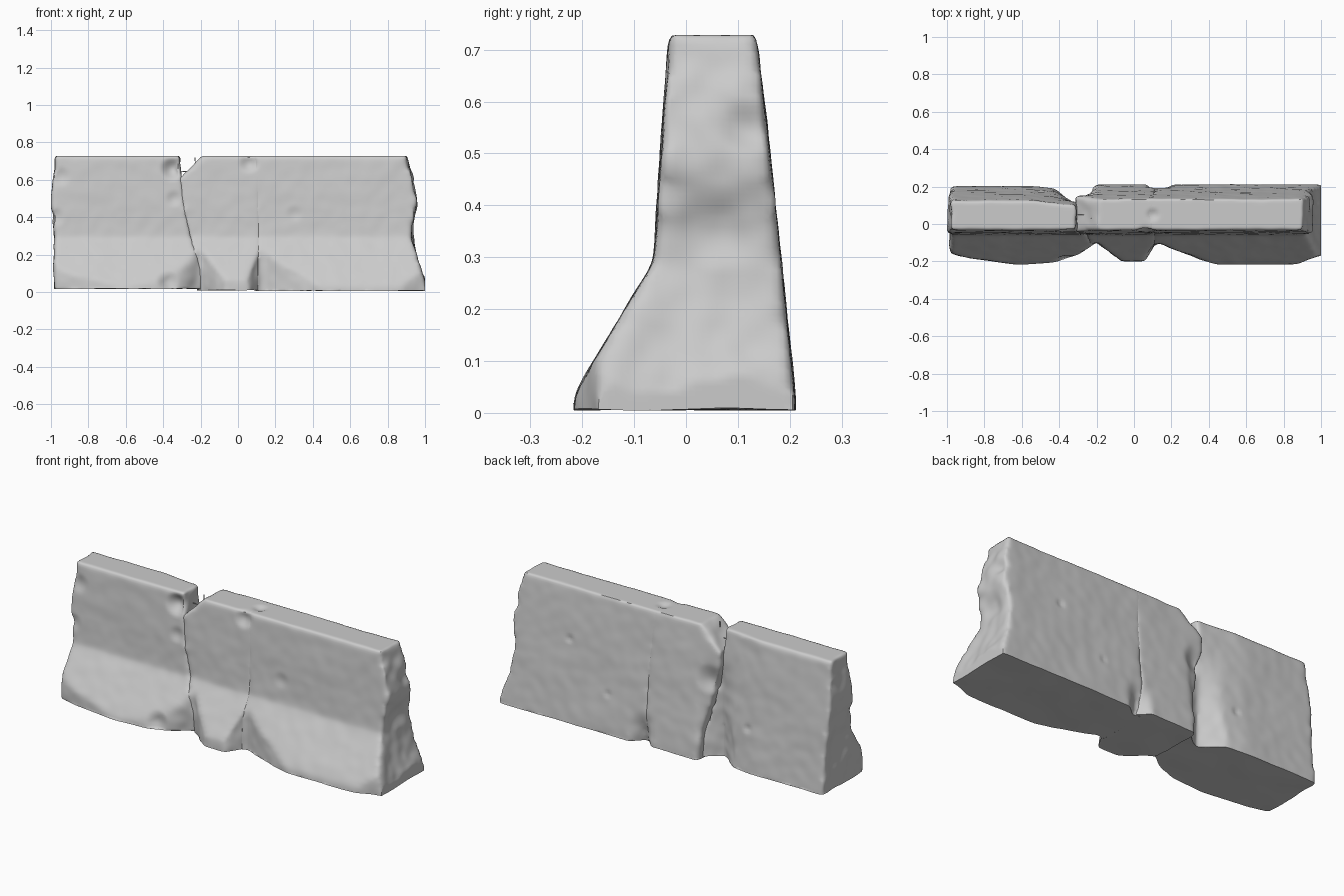
import bpy, bmesh
from mathutils import Vector, noise

if "Cube" in bpy.data.objects:
    bpy.data.objects.remove(bpy.data.objects["Cube"])


def lerp_table(table, t):
    """Piecewise linear lookup in [(key, value), ...]."""
    if t <= table[0][0]:
        return table[0][1]
    for (a, va), (b, vb) in zip(table, table[1:]):
        if t <= b:
            return va + (vb - va) * (t - a) / (b - a)
    return table[-1][1]


# Barrier cross-section: front and back y by height
FRONT = [(-0.03, -0.218), (0.03, -0.216), (0.07, -0.196), (0.29, -0.062), (0.73, -0.034)]
BACK = [(-0.03, 0.212), (0.03, 0.21), (0.3, 0.182), (0.6, 0.15), (0.73, 0.134)]
BOTTOM, TOP = -0.03, 0.731

# Broken outline of the base seen from above: front limit by x
PLAN = [(-1.0, -0.15), (-0.9, -0.18), (-0.62, -0.22), (-0.42, -0.205), (-0.3, -0.16),
        (-0.2, -0.09), (-0.14, -0.14), (-0.07, -0.2), (0.06, -0.2), (0.1, -0.13),
        (0.125, -0.095), (0.2, -0.135), (0.35, -0.19), (0.45, -0.22), (0.87, -0.22),
        (1.0, -0.165)]

# Rear chips along the cracks: centre x, half width, depth at base, height
REAR_CHIPS = [(-0.31, 0.11, 0.09, 0.6), (0.13, 0.07, 0.08, 0.17)]

# Surface dents: centre, radius, depth
DENTS = [((-0.35, -0.04, 0.66), 0.07, 0.035), ((-0.34, -0.05, 0.5), 0.05, 0.012),
         ((-0.37, -0.2, 0.06), 0.07, 0.02), ((0.06, -0.03, 0.69), 0.06, 0.02),
         ((-0.95, -0.04, 0.62), 0.06, 0.012), ((-0.98, -0.05, 0.4), 0.06, 0.012),
         ((0.95, 0.12, 0.55), 0.06, 0.015), ((0.93, 0.06, 0.36), 0.09, 0.012),
         ((-0.26, 0.16, 0.45), 0.09, 0.02), ((-0.5, 0.18, 0.25), 0.03, 0.008),
         ((0.35, 0.18, 0.22), 0.03, 0.008), ((0.6, 0.16, 0.45), 0.03, 0.008),
         ((0.3, -0.05, 0.42), 0.05, 0.006), ((0.1, 0.05, 0.73), 0.05, 0.015)]


def shape_point(u, v, w, left, right, top):
    """Map a unit-cube point into the broken barrier piece."""
    z = BOTTOM + (TOP - BOTTOM) * w
    x0, x1 = lerp_table(left, z), lerp_table(right, z)
    x = x0 + (x1 - x0) * u
    z = min(z, lerp_table(top, x))
    y0 = max(lerp_table(FRONT, z), lerp_table(PLAN, x))
    y1 = lerp_table(BACK, z)
    for cx, half, depth, height in REAR_CHIPS:
        y1 -= depth * max(0, 1 - abs(x - cx) / half) * max(0, 1 - max(z, 0) / height)
    # left slab tapers towards its crack and free end
    if x1 < -0.15:
        y1 -= 0.008 + 0.025 * max(0, min(1, (x + 0.55) / 0.25))
    return Vector((x, y0 + (y1 - y0) * v, z))


def barrier_piece(name, left, right, top=((-2, TOP), (2, TOP)), base=0.01):
    # Dense cube bent to the piece's outline
    bm = bmesh.new()
    bmesh.ops.create_cube(bm, size=1)
    bmesh.ops.subdivide_edges(bm, edges=bm.edges[:], cuts=39, use_grid_fill=True)
    for v in bm.verts:
        v.co = shape_point(*(v.co + Vector((0.5, 0.5, 0.5))), left, right, top)
    bmesh.ops.recalc_face_normals(bm, faces=bm.faces[:])
    mesh = bpy.data.meshes.new(name)
    bm.to_mesh(mesh)
    bm.free()
    ob = bpy.data.objects.new(name, mesh)
    bpy.context.collection.objects.link(ob)

    # Even remesh, then worn rounded edges
    remesh = ob.modifiers.new("remesh", 'REMESH')
    remesh.mode = 'VOXEL'
    remesh.voxel_size = 0.013
    smooth = ob.modifiers.new("wear", 'SMOOTH')
    smooth.factor = 0.5
    smooth.iterations = 9
    deps = bpy.context.evaluated_depsgraph_get()
    worn = bpy.data.meshes.new_from_object(ob.evaluated_get(deps))
    ob.modifiers.clear()
    ob.data = worn
    worn.name = name

    # Weathered concrete: noise, dents and a flat underside
    normals = [v.normal.copy() for v in worn.vertices]
    for v, n in zip(worn.vertices, normals):
        p = v.co.copy()
        end = abs(n.x)
        d = noise.noise(p * 5) * (0.003 + 0.012 * end) + noise.noise(p * 16) * (0.002 + 0.005 * end)
        for c, r, depth in DENTS:
            dist = (p - Vector(c)).length / r
            if dist < 1:
                d -= depth * (1 - dist * dist) ** 2
        v.co = p + n * d
        v.co.z = min(max(v.co.z, base + 0.004 * noise.noise(p * 6)), 0.728)
        v.co.x = max(-1, min(1, v.co.x))
    for poly in worn.polygons:
        poly.use_smooth = True
    bpy.context.view_layer.objects.active = ob
    ob.select_set(True)
    bpy.ops.object.shade_smooth_by_angle(angle=0.9)
    ob.select_set(False)
    return ob


# Three broken slabs, end outlines given as (z, x)
barrier_piece("left_slab",
              [(0, -0.982), (0.3, -0.985), (0.5, -0.995), (0.73, -0.983)],
              [(0.02, -0.19), (0.1, -0.19), (0.25, -0.235), (0.45, -0.285), (0.6, -0.3), (0.73, -0.305)],
              base=0.018)
barrier_piece("middle_slab",
              [(0.0, -0.215), (0.1, -0.215), (0.25, -0.25), (0.45, -0.295), (0.6, -0.315), (0.73, -0.32)],
              [(0, 0.125), (0.5, 0.125), (0.73, 0.115)],
              top=[(-0.31, 0.61), (-0.19, TOP)], base=0.01)
barrier_piece("right_slab",
              [(0, 0.095), (0.5, 0.09), (0.73, 0.065)],
              [(0, 1.01), (0.05, 1.0), (0.15, 0.965), (0.3, 0.93), (0.4, 0.938), (0.47, 0.955),
               (0.62, 0.935), (0.73, 0.9)],
              base=0.007)


# Thin reinforcing wires in the gap
def wire(name, points):
    curve = bpy.data.curves.new(name, 'CURVE')
    curve.dimensions = '3D'
    curve.bevel_depth = 0.002
    curve.bevel_resolution = 1
    curve.use_fill_caps = True
    spline = curve.splines.new('POLY')
    spline.points.add(len(points) - 1)
    for sp, p in zip(spline.points, points):
        sp.co = (*p, 1)
    bpy.context.collection.objects.link(bpy.data.objects.new(name, curve))


wire("upright_wire", [(-0.228, 0.03, 0.64), (-0.23, 0.03, 0.72)])
wire("cross_wire", [(-0.33, 0.05, 0.646), (-0.255, 0.05, 0.644)])
